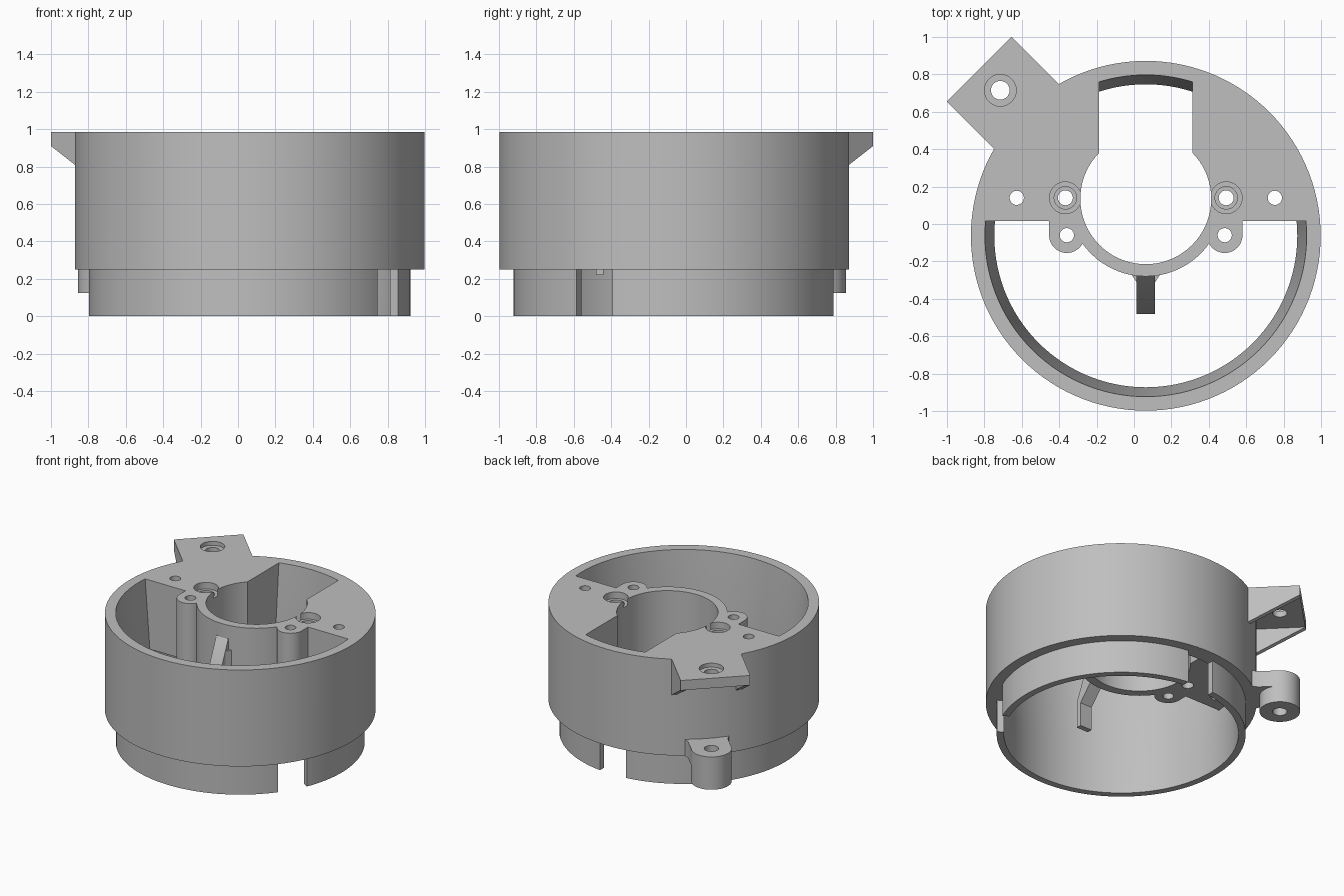
import bpy, bmesh, math
from mathutils import Matrix, Vector

if "Cube" in bpy.data.objects:
    bpy.data.objects.remove(bpy.data.objects["Cube"], do_unlink=True)

CX, CY = 0.063, -0.063          # axis of the housing
BORE_Y = 0.135                  # axis of the central bore
TOP, DECK_BOTTOM, STEP = 0.985, 0.46, 0.25

grey = bpy.data.materials.new("plain_grey")
grey.use_nodes = True
grey.diffuse_color = (0.52, 0.52, 0.52, 1)
grey.node_tree.nodes["Principled BSDF"].inputs["Base Color"].default_value = (0.52, 0.52, 0.52, 1)


def add_object(name, bm):
    bmesh.ops.recalc_face_normals(bm, faces=bm.faces)
    mesh = bpy.data.meshes.new(name)
    bm.to_mesh(mesh)
    bm.free()
    mesh.materials.append(grey)
    ob = bpy.data.objects.new(name, mesh)
    bpy.context.collection.objects.link(ob)
    return ob


def prism(name, points, low, high, matrix=Matrix()):
    """Extrude a flat outline from low to high along local z."""
    bm = bmesh.new()
    face = bm.faces.new([bm.verts.new((x, y, low)) for x, y in points])
    moved = bmesh.ops.extrude_face_region(bm, geom=[face])["geom"]
    bmesh.ops.translate(bm, vec=(0, 0, high - low),
                        verts=[v for v in moved if isinstance(v, bmesh.types.BMVert)])
    bm.transform(matrix)
    return add_object(name, bm)


def arc(x, y, r, start=0, end=360, n=48):
    count = n if end - start == 360 else n + 1
    angles = [math.radians(start + (end - start) * i / n) for i in range(count)]
    return [(x + r * math.cos(a), y + r * math.sin(a)) for a in angles]


def rect(x0, x1, y0, y1):
    return [(x0, y0), (x1, y0), (x1, y1), (x0, y1)]


def combine(ob, tools, operation):
    """Apply booleans one after another and drop the tools."""
    for tool in tools:
        mod = ob.modifiers.new("cut", 'BOOLEAN')
        mod.operation, mod.solver, mod.object = operation, 'EXACT', tool
        bpy.context.view_layer.update()
        graph = bpy.context.evaluated_depsgraph_get()
        mesh = bpy.data.meshes.new_from_object(ob.evaluated_get(graph))
        ob.modifiers.clear()
        ob.data = mesh
        bpy.data.objects.remove(tool, do_unlink=True)


def drill(x, y, r, low=-0.1, high=1.1):
    return prism("drill", arc(x, y, r, n=32), low, high)


# Housing: stepped, tapered wall turned about its axis
profile = [(0.81, 0), (0.86, 0), (0.86, STEP), (0.935, STEP),
           (0.935, TOP), (0.86, TOP), (0.81, 0.32)]
bm = bmesh.new()
verts = [bm.verts.new((CX + r, CY, z)) for r, z in profile]
edges = [bm.edges.new((verts[i], verts[i - 1])) for i in range(len(verts))]
bmesh.ops.spin(bm, geom=verts + edges, cent=(CX, CY, 0), axis=(0, 0, 1),
               angle=2 * math.pi, steps=120, use_merge=True)
bmesh.ops.remove_doubles(bm, verts=bm.verts, dist=0.0005)
housing = add_object("housing_wall", bm)


def radial(angle):
    return Matrix.Translation((CX, CY, 0)) @ Matrix.Rotation(math.radians(angle), 4, 'Z')


# Three notches in the lower rim
combine(housing, [prism("notch", rect(0.7, 0.95, -0.11, 0.11), -0.1, STEP, radial(a))
                  for a in (90, 210, 330)], 'DIFFERENCE')

# Deck block with central sleeve and two screw bosses
front_edge = 0.015
start = math.degrees(math.asin((front_edge - CY) / 0.87))
deck = prism("deck_block", arc(CX, CY, 0.87, start, 180 - start, 60), DECK_BOTTOM, TOP)
parts = [prism("sleeve", arc(CX, BORE_Y, 0.415, n=72), DECK_BOTTOM, TOP)]
for side in (-1, 1):
    bx = CX + side * 0.422
    outline = arc(bx, -0.06, 0.095, 180, 360, 20) + [(bx + 0.095, 0.03), (bx - 0.095, 0.03)]
    parts.append(prism("boss", outline, DECK_BOTTOM, TOP))
combine(deck, parts, 'UNION')

# Bore, rear slot and screw holes
cutters = [prism("bore", arc(CX, BORE_Y, 0.35, n=72), 0.1, 1.1),
           prism("slot", rect(CX - 0.25, CX + 0.25, 0.2, 1.0), 0.1, 1.1)]
for side in (-1, 1):
    cutters += [drill(CX + side * 0.422, -0.06, 0.038),
                drill(CX + side * 0.69, 0.14, 0.038),
                drill(CX + side * 0.43, 0.14, 0.085, TOP - 0.05),
                drill(CX + side * 0.43, 0.14, 0.06, TOP - 0.12),
                drill(CX + side * 0.43, 0.14, 0.04)]
combine(deck, cutters, 'DIFFERENCE')

# Spring arm hanging from the sleeve: side outline swept across x
to_side = Matrix(((0, 0, 1, CX), (1, 0, 0, 0), (0, 1, 0, 0), (0, 0, 0, 1)))
arm_side = [(-0.26, 0.90), (-0.28, 0.88), (-0.48, 0.42), (-0.48, 0.22),
            (-0.44, 0.22), (-0.44, 0.40), (-0.26, 0.60)]
prism("spring_arm", arm_side, -0.05, 0.05, to_side)
prism("arm_root", [(CX - 0.08, -0.265), (CX - 0.05, -0.31),
                   (CX + 0.05, -0.31), (CX + 0.08, -0.265)], 0.58, 0.80)

# Mounting bracket: plate with a rib along each side
out = radial(135)
HOLE = 1.10
plate = prism("bracket_plate", rect(0.86, 1.26, -0.244, 0.244), 0.91, TOP, out)
hx, hy, _ = out @ Vector((HOLE, 0, 0))
combine(plate, [drill(hx, hy, 0.085, TOP - 0.03), drill(hx, hy, 0.05)], 'DIFFERENCE')
upright = out @ Matrix.Rotation(math.pi / 2, 4, 'X')
for name, low in (("bracket_rib_a", -0.244), ("bracket_rib_b", 0.204)):
    prism(name, [(0.88, 0.70), (1.26, 0.91), (1.26, 0.95), (0.88, 0.95)],
          low, low + 0.04, upright)

# Lower lug under the bracket, joined to the wall by a neck
lug = prism("lower_lug", arc(HOLE, 0, 0.14), 0.125, 0.375, out)
neck = prism("neck", [(0.88, -0.17), (0.96, -0.14), (HOLE, -0.138),
                      (HOLE, 0.138), (0.96, 0.14), (0.88, 0.17)], STEP, 0.375, out)
combine(lug, [neck], 'UNION')
combine(lug, [drill(hx, hy, 0.05)], 'DIFFERENCE')

# Smooth round walls, crisp edges
for ob in bpy.context.collection.objects:
    if ob.type == 'MESH' and ob.data.materials and ob.data.materials[0] == grey:
        for face in ob.data.polygons:
            face.use_smooth = True
        ob.data.set_sharp_from_angle(angle=math.radians(25))
